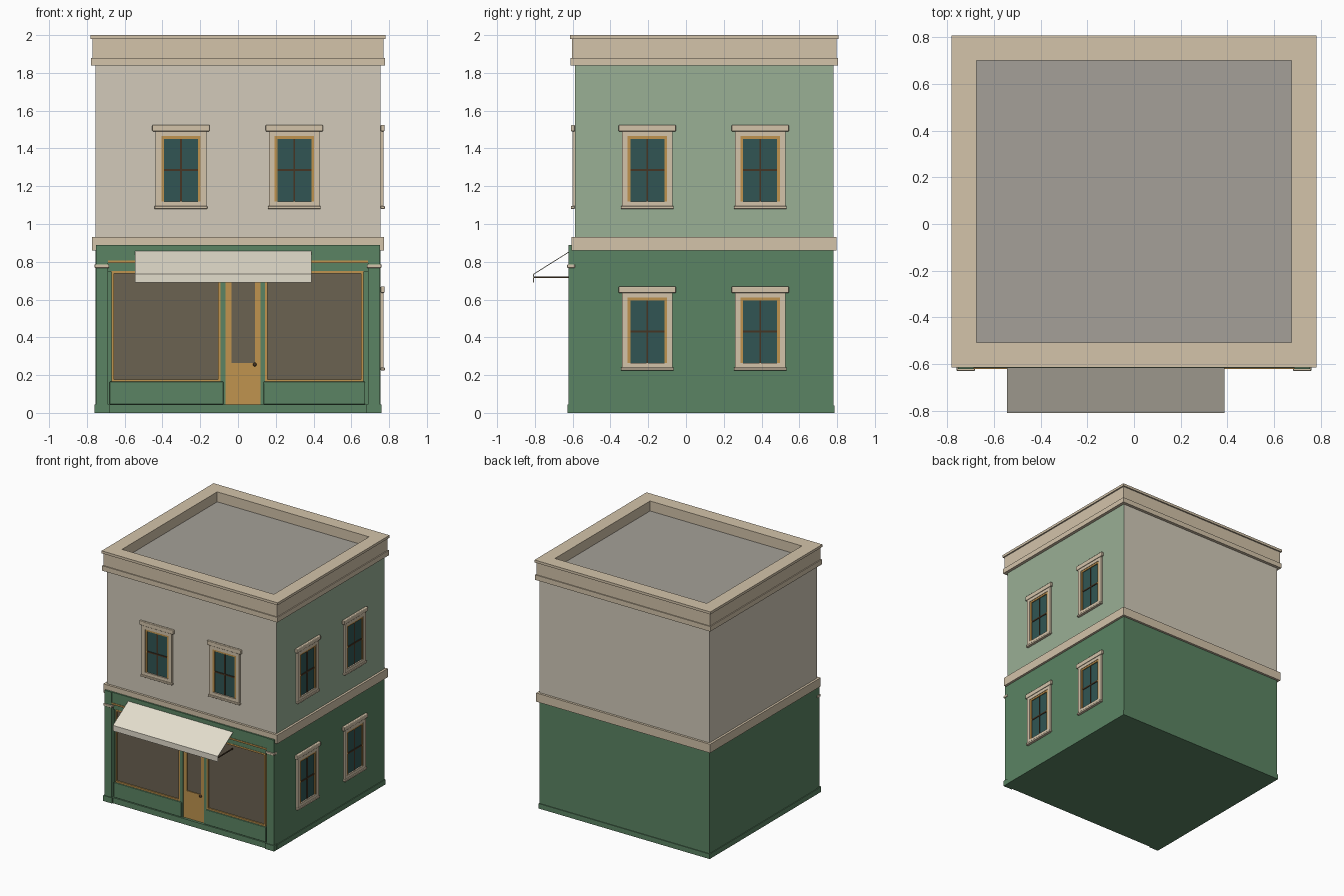
import bpy, bmesh, math

if "Cube" in bpy.data.objects:
    bpy.data.objects.remove(bpy.data.objects["Cube"])

W, YF, YB = 0.755, -0.588, 0.78      # wall half width, front and back wall planes


def mat(name, rgb):
    m = bpy.data.materials.new(name)
    m.diffuse_color = tuple((c / 255) ** 2.2 for c in rgb) + (1,)
    m.use_nodes = True
    m.node_tree.nodes["Principled BSDF"].inputs["Base Color"].default_value = m.diffuse_color
    return m


STONE = mat("stone_trim", (210, 194, 168))
PLASTER = mat("plaster", (209, 201, 184))
SAGE = mat("light_green", (152, 174, 148))
GREEN = mat("green", (91, 131, 99))
WOOD = mat("wood", (190, 146, 80))
DARK = mat("dark_wood", (72, 56, 40))
TEAL = mat("window_glass", (52, 86, 84))
SHOP = mat("shop_glass", (106, 98, 82))
ROOF = mat("roof_grey", (163, 159, 151))
CANVAS = mat("canvas", (226, 220, 203))


def finish(name, bm, mats, bevel=0):
    bmesh.ops.recalc_face_normals(bm, faces=bm.faces)
    me = bpy.data.meshes.new(name)
    bm.to_mesh(me)
    bm.free()
    ob = bpy.data.objects.new(name, me)
    bpy.context.collection.objects.link(ob)
    for m in mats:
        me.materials.append(m)
    if bevel:
        b = ob.modifiers.new("bevel", "BEVEL")
        b.width, b.segments = bevel, 2
        for p in me.polygons:
            p.use_smooth = True
        b.harden_normals = True
    return ob


# wall-local coordinates: u along the wall, d outward, z up
def front(u, d, z):
    return (u, YF - d, z)


def right(u, d, z):
    return (W + d, u, z)


def boxes(name, items, m, place=front, bevel=0):
    """Joined boxes, each given as (u0, u1, d0, d1, z0, z1)."""
    bm = bmesh.new()
    for u0, u1, d0, d1, z0, z1 in items:
        lo, hi = [[bm.verts.new(place(u, d, z)) for u, d in
                   ((u0, d0), (u1, d0), (u1, d1), (u0, d1))] for z in (z0, z1)]
        bm.faces.new(lo)
        bm.faces.new(hi)
        for i in range(4):
            j = (i + 1) % 4
            bm.faces.new((lo[i], lo[j], hi[j], hi[i]))
    return finish(name, bm, [m], bevel)


def border(u0, u1, z0, z1, w, d0, d1):
    return [(u0, u0 + w, d0, d1, z0, z1), (u1 - w, u1, d0, d1, z0, z1),
            (u0 + w, u1 - w, d0, d1, z0, z0 + w), (u0 + w, u1 - w, d0, d1, z1 - w, z1)]


def ring(name, profile, mats, cap_first=False, cap_last=False):
    """Sweep an (offset, z) profile around the building footprint."""
    bm = bmesh.new()
    loops = [[bm.verts.new(p) for p in ((-W - o, YF - o, z), (W + o, YF - o, z),
                                        (W + o, YB + o, z), (-W - o, YB + o, z))]
             for o, z in profile]
    for a, b in zip(loops, loops[1:]):
        for i in range(4):
            j = (i + 1) % 4
            f = bm.faces.new((a[i], a[j], b[j], b[i]))
            if i == 1 and len(mats) > 1:
                f.material_index = 1
    if cap_first:
        bm.faces.new(loops[0])
    if cap_last:
        bm.faces.new(loops[-1]).material_index = len(mats) - 1
    return finish(name, bm, mats)


# walls, bands, cornice and roof
ring("ground_floor_walls", [(0, 0), (0, 0.86)], [GREEN], cap_first=True)
ring("upper_floor_walls", [(0, 0.93), (0, 1.84)], [PLASTER, SAGE])
ring("plinth", [(0, 0), (0.006, 0), (0.006, 0.04), (0, 0.04)], [GREEN])
ring("middle_band", [(0, 0.86), (0.018, 0.86), (0.018, 0.93), (0, 0.93)], [STONE])
ring("cornice", [(0, 1.84), (0.024, 1.84), (0.024, 1.88), (0.016, 1.88), (0.016, 1.98),
                 (0.027, 1.98), (0.027, 2.0), (-0.08, 2.0), (-0.08, 1.92)], [STONE])
i = 0.08
boxes("roof", [(-W + i, W - i, -(YB - i - YF), -i, 1.91, 1.92)], ROOF)


# sash windows: two on the front, four on the right side
def sash_window(name, u, z, place):
    boxes(name + "_casing", border(u - .134, u + .134, z + .01, z + .415, .03, 0, .014),
          STONE, place)
    boxes(name + "_lintel", [(u - .152, u + .152, 0, .021, z + .41, z + .445)],
          STONE, place, .006)
    boxes(name + "_sill", [(u - .14, u + .14, 0, .022, z, z + .015)], STONE, place, .003)
    boxes(name + "_frame", border(u - .104, u + .104, z + .025, z + .385, .014, 0, .010),
          WOOD, place)
    boxes(name + "_glass", [(u - .092, u + .092, 0, .003, z + .035, z + .375)], TEAL, place)
    boxes(name + "_bars", [(u - .005, u + .005, .002, .007, z + .038, z + .372),
                           (u - .091, u + .091, .002, .008, z + .2, z + .211)], DARK, place)


for k, u in enumerate((-0.302, 0.298)):
    sash_window(f"front_window_{k + 1}", u, 1.08, front)
for k, u in enumerate((-0.205, 0.393)):
    sash_window(f"right_upper_window_{k + 1}", u, 1.08, right)
    sash_window(f"right_lower_window_{k + 1}", u, 0.225, right)

# shopfront pilasters with bases and caps
for s, side in ((-1, "left"), (1, "right")):
    a, b = sorted((s * 0.688, s * 0.753))
    boxes(side + "_pilaster", [(a, b, 0, .033, .04, .89)], GREEN)
    boxes(side + "_pilaster_base", [(a - .007, b + .007, 0, .039, 0, .045)], GREEN)
    boxes(side + "_pilaster_cap", [(a - .006, b + .006, 0, .041, .768, .786)], STONE, bevel=.003)

# shopfront header, trim and kerb
boxes("shop_header", [(-.69, .69, 0, .029, .80, .89), (-.69, .69, 0, .012, .745, .80)], GREEN)
boxes("shop_header_trim", [(-.69, .69, 0, .033, .793, .806)], WOOD)
boxes("shop_kerb", [(-.69, .69, 0, .03, 0, .045)], GREEN)
boxes("shop_posts", [(-.093, -.065, 0, .016, .045, .75), (.12, .143, 0, .016, .045, .75)], GREEN)

# display windows with panels below
for side, u0, u1, p0, p1 in (("left", -.67, -.093, -.68, -.077),
                             ("right", .143, .664, .135, .673)):
    boxes(side + "_shop_frame", border(u0, u1, .165, .75, .013, 0, .014), WOOD)
    boxes(side + "_shop_glass", [(u0 + .01, u1 - .01, 0, .004, .175, .74)], SHOP)
    boxes(side + "_shop_panel", [(p0, p1, 0, .022, .045, .165)], GREEN, bevel=.004)

# door
boxes("door", [(-.065, -.034, 0, .01, .045, .75), (.089, .12, 0, .01, .045, .75),
               (-.034, .089, 0, .01, .045, .265), (-.034, .089, 0, .01, .715, .75)], WOOD)
boxes("door_glass", [(-.034, .089, 0, .004, .265, .715)], SHOP)
bm = bmesh.new()
bmesh.ops.create_uvsphere(bm, u_segments=12, v_segments=8, radius=.01)
bmesh.ops.translate(bm, verts=bm.verts, vec=front(.089, .016, .256))
for f in bm.faces:
    f.smooth = True
finish("door_knob", bm, [DARK])

# awning: folded canvas sheet on thin end arms
bm = bmesh.new()
profile = [(-.614, .858), (-.81, .735), (-.81, .69), (-.806, .69), (-.806, .732), (-.614, .853)]
ends = [[bm.verts.new((x, y, z)) for y, z in profile] for x in (-.545, .388)]
for e in ends:
    bm.faces.new(e)
for k in range(6):
    j = (k + 1) % 6
    bm.faces.new((ends[0][k], ends[0][j], ends[1][j], ends[1][k]))
finish("awning", bm, [CANVAS])
boxes("awning_arms", [(u, u + .008, .02, .218, .714, .721) for u in (-.54, .375)], DARK)
